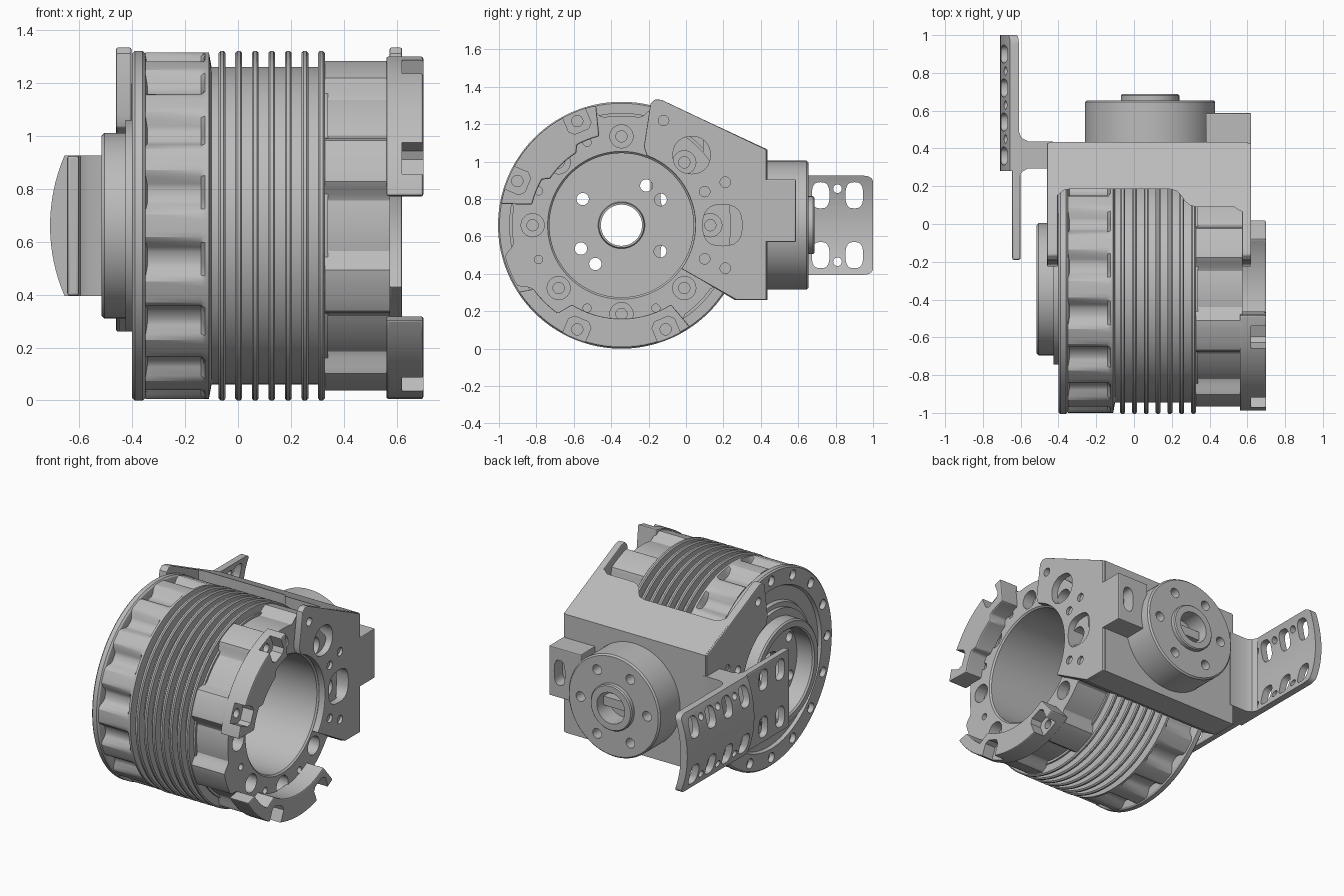
import bpy, bmesh
from math import sin, cos, pi, radians, copysign
from mathutils import Vector

cube = bpy.data.objects.get("Cube")
if cube:
    bpy.data.objects.remove(cube)

GREY = bpy.data.materials.new("machined_grey")
GREY.use_nodes = True
colour = (0.5, 0.5, 0.5, 1)
GREY.diffuse_color = colour
GREY.node_tree.nodes["Principled BSDF"].inputs["Base Color"].default_value = colour

CY, CZ = -0.345, 0.66      # drum axis, runs along x
BORE = 0.385


def finish(name, bm):
    bmesh.ops.recalc_face_normals(bm, faces=bm.faces)
    me = bpy.data.meshes.new(name)
    bm.to_mesh(me)
    bm.free()
    ob = bpy.data.objects.new(name, me)
    bpy.context.collection.objects.link(ob)
    me.materials.append(GREY)
    shade(ob)
    return ob


def select(ob):
    bpy.ops.object.select_all(action='DESELECT')
    ob.select_set(True)
    bpy.context.view_layer.objects.active = ob


def shade(ob):
    select(ob)
    bpy.ops.object.shade_smooth_by_angle(angle=radians(30))


def place(axis, along, u, v):
    return Vector({'x': (along, u, v), 'y': (u, along, v), 'z': (u, v, along)}[axis])


def add_loft(bm, stations, axis='x'):
    """Solid through (position, outline) stations of equal point count."""
    rows = [[bm.verts.new(place(axis, a, u, v)) for u, v in pts] for a, pts in stations]
    bm.faces.new(rows[0])
    bm.faces.new(rows[-1])
    for lo, hi in zip(rows, rows[1:]):
        for i in range(len(lo)):
            j = (i + 1) % len(lo)
            bm.faces.new((lo[i], lo[j], hi[j], hi[i]))


def loft(name, stations, axis='x', bevel=0):
    bm = bmesh.new()
    add_loft(bm, stations, axis)
    ob = finish(name, bm)
    if bevel:
        m = ob.modifiers.new("soft_edges", 'BEVEL')
        m.width, m.segments = bevel, 2
        m.limit_method, m.angle_limit = 'ANGLE', radians(40)
        select(ob)
        bpy.ops.object.modifier_apply(modifier=m.name)
    return ob


def prism(name, pts, a0, a1, axis='x', bevel=0):
    return loft(name, [(a0, pts), (a1, pts)], axis, bevel)


def lathe(name, profile, axis='x', cu=CY, cv=CZ, n=192):
    """Spin a closed (along, radius) profile; a radius may depend on the angle."""
    bm = bmesh.new()
    rings = []
    for along, r in profile:
        ring = []
        for i in range(n):
            t = 2 * pi * i / n
            q = r(t) if callable(r) else r
            ring.append(bm.verts.new(place(axis, along, cu + q * cos(t), cv + q * sin(t))))
        rings.append(ring)
    for k, a in enumerate(rings):
        b = rings[(k + 1) % len(rings)]
        for i in range(n):
            j = (i + 1) % n
            bm.faces.new((a[i], a[j], b[j], b[i]))
    return finish(name, bm)


def rect(u0, u1, v0, v1):
    return [(u0, v0), (u1, v0), (u1, v1), (u0, v1)]


def oval(u, v, ru, rv=None, power=1.0, n=24):
    f = lambda c: copysign(abs(c) ** power, c)
    return [(u + ru * f(cos(2 * pi * i / n)), v + (rv or ru) * f(sin(2 * pi * i / n)))
            for i in range(n)]


def polar(r, deg, cu=CY, cv=CZ):
    return cu + r * cos(radians(deg)), cv + r * sin(radians(deg))


def arc(r, d0, d1, n=20):
    return [polar(r, d0 + (d1 - d0) * i / n) for i in range(n + 1)]


def drill(ob, outlines, a0, a1, axis='x'):
    bm = bmesh.new()
    for pts in outlines:
        add_loft(bm, [(a0, pts), (a1, pts)], axis)
    cutter = finish("cutter", bm)
    cutter.hide_render = True
    m = ob.modifiers.new("holes", 'BOOLEAN')
    m.operation, m.solver, m.object = 'DIFFERENCE', 'EXACT', cutter
    select(ob)
    bpy.ops.object.modifier_apply(modifier=m.name)
    bpy.data.objects.remove(cutter)
    shade(ob)


def lobes(count, high, low, half, ramp, phase=0):
    """Radius with raised lands centred on equal steps."""
    def radius(t):
        step = 2 * pi / count
        d = abs((t - phase + step / 2) % step - step / 2)
        k = min(1, max(0, (d - half) / ramp))
        return high + (low - high) * k * k * (3 - 2 * k)
    return radius


# Mounting flange with a shallow ring pocket and bolt holes
flange = lathe("flange", [(-0.34, BORE), (-0.40, BORE), (-0.40, 0.43), (-0.38, 0.44),
                          (-0.38, 0.53), (-0.40, 0.54), (-0.40, 0.65), (-0.39, 0.66),
                          (-0.36, 0.66), (-0.35, 0.65), (-0.34, 0.60)])
drill(flange, [oval(*polar(0.60, 22.5 * i), 0.033) for i in range(16)], -0.5, -0.365)

# Scalloped grip section
grip = lobes(16, 0.655, 0.605, radians(4), radians(5))
lathe("grip_ring", [(-0.35, BORE), (-0.35, grip), (-0.14, grip), (-0.125, 0.655),
                    (-0.11, 0.655), (-0.10, 0.60), (-0.10, BORE)])

# Cooling fins on a core
fins = [(-0.11, BORE), (-0.11, 0.60)]
for i in range(7):
    x = -0.06 + 0.0625 * i
    fins += [(x - 0.013, 0.60), (x - 0.013, 0.652), (x - 0.006, 0.66),
             (x + 0.006, 0.66), (x + 0.013, 0.652), (x + 0.013, 0.60)]
lathe("cooling_fins", fins + [(0.34, 0.60), (0.34, BORE)])

# Lobed end section: lands line up with the guard screws, bolt bosses sit between
lobe = lobes(8, 0.645, 0.585, radians(7), radians(6), radians(22.5))
end = lathe("lobed_end", [(0.325, BORE), (0.325, lobe), (0.57, lobe), (0.575, lobe),
                          (0.575, BORE + 0.01), (0.565, BORE)])
drill(end, [oval(*polar(0.475, 45 * i), 0.062) for i in range(8)], 0.50, 0.7)
drill(end, [oval(*polar(0.475, 45 * i), 0.03) for i in range(8)], 0.44, 0.53)
drill(end, [oval(*polar(0.48, 45 * i + 22.5), 0.022) for i in range(8)], 0.52, 0.7)

# Web inside the bore and output ring
web = lathe("bore_web", [(-0.39, 0.11), (-0.39, 0.39), (-0.34, 0.39), (-0.34, 0.125),
                         (-0.32, 0.12), (-0.32, 0.11)])
drill(web, [oval(*polar(0.25, a), 0.033) for a in (33, 58, 146, 210, 236, 326)], -0.5, -0.2)
lathe("output_ring", [(-0.38, 0.29), (-0.505, 0.29), (-0.515, 0.30), (-0.515, 0.34),
                      (-0.505, 0.35), (-0.425, 0.35), (-0.425, 0.40), (-0.38, 0.40)])


# End guards with screw pockets open to the rim
def pocket(deg):
    c, s = cos(radians(deg)), sin(radians(deg))
    local = [(0.75, -0.065), (0.75, 0.065), (0.57, 0.065), (0.545, 0.04), (0.545, -0.04), (0.57, -0.065)]
    return [(CY + r * c - w * s, CZ + r * s + w * c) for r, w in local]


upper = arc(0.655, 102, 170) + arc(0.49, 167, 150, 6) + arc(0.455, 147, 122, 8) + arc(0.49, 119, 104, 6)
lower = arc(0.655, 213, 304) + arc(0.50, 302, 238) + arc(0.58, 234, 216, 6)
for label, pts, screws in (("upper", upper, (113, 157)), ("lower", lower, (247, 293))):
    guard = prism(label + "_guard", pts, 0.56, 0.70, bevel=0.008)
    drill(guard, [pocket(a) for a in screws], 0.62, 0.8)
    drill(guard, [oval(*polar(0.605, a), 0.03) for a in screws], 0.58, 0.7)

# Bracket side plates, one on each end of the drum
outline = ([(-0.19, 1.31), (-0.165, 1.333), (-0.13, 1.33), (0.43, 1.065), (0.43, 0.26), (0.27, 0.26)]
           + arc(0.395, -36, 70) + [(-0.225, 1.08)])
windows = [oval(*polar(0.54, 0), 0.105, 0.11, 0.75), oval(*polar(0.53, 45), 0.10, 0.10, 0.9),
           oval(*polar(0.475, -45), 0.062)]
screws = [oval(u, v, 0.028) for u, v in ((0.10, 0.84), (0.10, 0.48), (0.21, 0.89),
                                         (0.21, 0.43), (-0.12, 1.22))]
left_plate = prism("left_side_plate", outline, 0.573, 0.62, bevel=0.006)
drill(left_plate, windows + screws, 0.5, 0.7)
right_plate = prism("right_side_plate", outline, -0.46, -0.403, bevel=0.006)
drill(right_plate, screws, -0.5, -0.35)


# Gear housing bridging the plates, sloped on top, with a stepped front edge
def section(y0):
    return [(y0, 1.065 + (0.43 - y0) * 0.473), (0.435, 1.065), (0.435, 0.26), (0.26, 0.26),
            (y0, 0.26 + (0.26 - y0) * 0.6)]


edge = [(-0.45, 0.12), (-0.40, 0.155), (-0.37, 0.18), (-0.34, 0.185), (0.19, 0.185),
        (0.225, 0.175), (0.25, 0.15), (0.27, 0.12), (0.295, 0.10), (0.33, 0.09),
        (0.53, 0.09), (0.56, 0.07), (0.60, 0.06)]
housing = loft("housing", [(x, section(y)) for x, y in edge])
drill(housing, windows[:2], 0.45, 0.7)

# Motor cup on the back with bolt circle and hub
MX = 0.085
cup = lathe("motor_cup", [(0.42, 0.02), (0.42, 0.345), (0.645, 0.345), (0.655, 0.335),
                          (0.655, 0.155), (0.68, 0.155), (0.687, 0.148), (0.687, 0.105),
                          (0.56, 0.105), (0.56, 0.02)], axis='y', cu=MX, n=96)
drill(cup, [oval(*polar(0.25, 60 * i, MX), 0.033) for i in range(6)], 0.58, 0.8, 'y')
prism("hub_bar", rect(MX - 0.1, MX + 0.1, 0.63, 0.69), 0.54, 0.62, 'y')

# Connector block beside the cup
block = prism("connector_block", rect(0.38, 0.62, 0.57, 0.905), 0.42, 0.587, 'y', 0.006)
drill(block, [oval(0.54, 0.74, 0.04, 0.085, 0.7)], 0.50, 0.7, 'y')


# Curved slotted plate reaching to the back, closed at its front end
def arch(r):
    return [(-0.05 - r * cos(t), CZ + 0.265 * sin(t) / sin(0.41))
            for t in (0.41 * (i / 8 - 1) for i in range(17))]


bm = bmesh.new()
add_loft(bm, [(y, arch(0.66) + arch(0.61)[::-1]) for y in (0.28, 1.0)], 'y')
corners = [e for e in bm.edges if all(v.co.y > 0.99 and abs(v.co.z - CZ) > 0.264 for v in e.verts)]
bmesh.ops.bevel(bm, geom=corners, offset=0.05, segments=5, profile=0.5, affect='EDGES')
slotted = finish("curved_slotted_plate", bm)
slots = [oval(0.36 + 0.18 * i, CZ + s * 0.16, 0.047, 0.07, 0.7) for i in range(4) for s in (-1, 1)]
slots += [oval(0.45 + 0.18 * i, CZ + s * 0.195, 0.023) for i in range(3) for s in (-1, 1)]
drill(slotted, slots, -0.9, -0.5)
prism("plate_end_wall", arch(0.658) + [(-0.61, 0.925), (-0.61, 0.395)], 0.281, 0.305, 'y')

# Flat tongue in front of the curved plate, and the arm holding both
tongue = prism("flat_tongue", rect(-0.19, 0.30, 0.395, 0.925), -0.645, -0.60, bevel=0.01)
drill(tongue, [oval(y, CZ + s * 0.16, 0.047, 0.07, 0.7) for y in (-0.09, 0.09) for s in (-1, 1)],
      -0.9, -0.5)
arm = [(-0.61, 0.24), (-0.595, 0.275), (-0.56, 0.295), (-0.43, 0.295),
       (-0.43, 0.437), (-0.56, 0.437), (-0.595, 0.455), (-0.61, 0.49)]
prism("plate_arm", arm, 0.395, 0.925, 'z')
